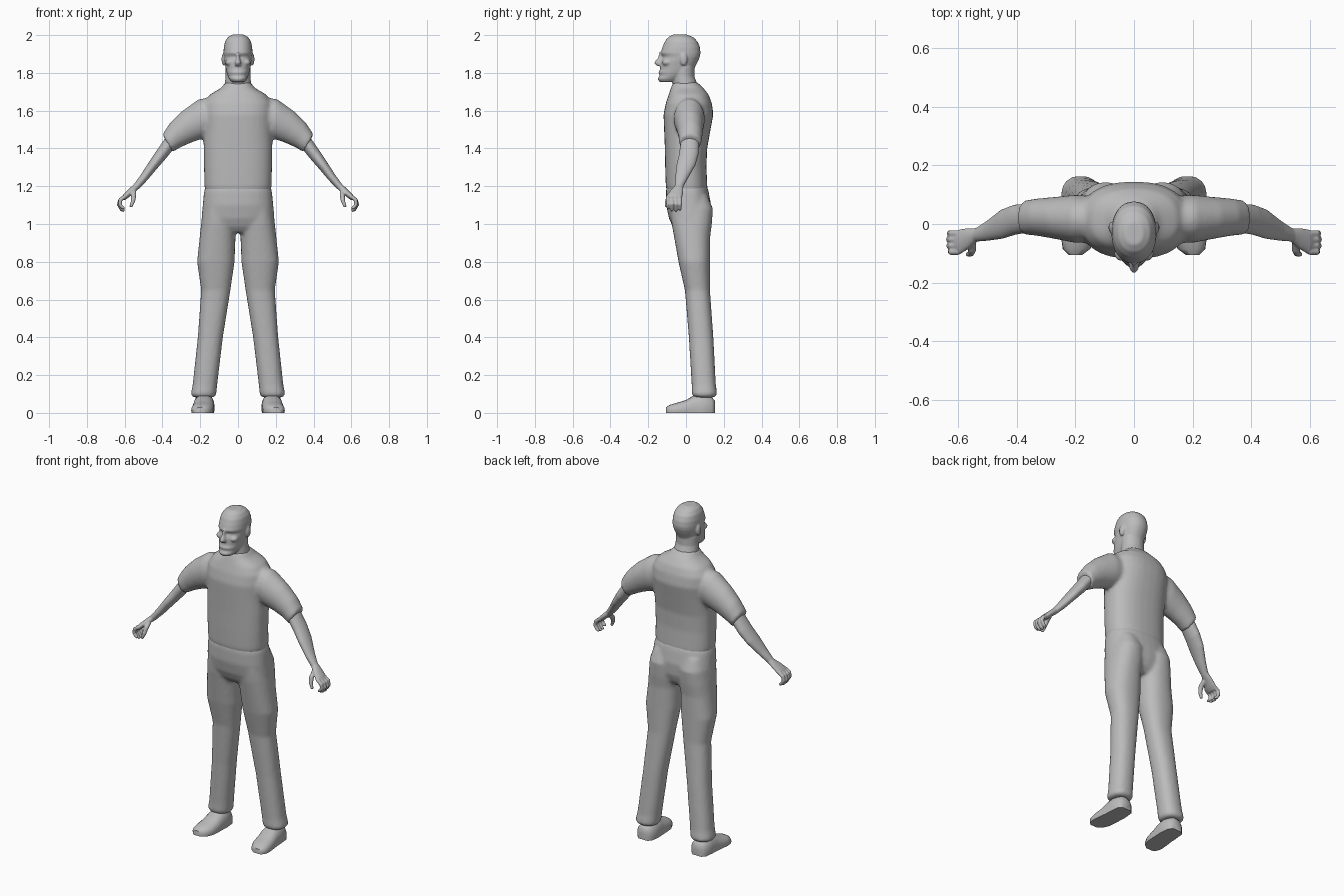
import bpy, bmesh, math
from mathutils import Vector as V

grey = bpy.data.materials.new("plain grey")
grey.diffuse_color = (0.5, 0.5, 0.5, 1)


def sec(x1, z1, x2, z2, y1, y2):
    """Cross-section through two opposite points in x/z, with a depth range in y."""
    return (V(((x1 + x2) / 2, (y1 + y2) / 2, (z1 + z2) / 2)),
            V(((x1 - x2) / 2, 0, (z1 - z2) / 2)), V((0, (y2 - y1) / 2, 0)))


def level(z, x1, x2, y1, y2):
    return sec(x2, z, x1, z, y1, y2)


def loft(bm, rings, side=1, n=24, power=2.0, floor=None):
    """Skin a chain of superellipse rings and cap both ends."""
    loops = []
    for c, u, v in rings:
        loop = []
        for i in range(n):
            a = math.tau * i / n
            ca, sa = math.cos(a), math.sin(a)
            p = c + u * math.copysign(abs(ca) ** (2 / power), ca) \
                  + v * math.copysign(abs(sa) ** (2 / power), sa)
            if floor is not None:
                p.z = max(p.z, floor)
            loop.append(bm.verts.new((p.x * side, p.y, p.z)))
        loops.append(loop)
    for a, b in zip(loops, loops[1:]):
        for i in range(n):
            j = (i + 1) % n
            bm.faces.new((a[i], a[j], b[j], b[i]))
    bm.faces.new(loops[0])
    bm.faces.new(loops[-1])


def tube(bm, points, radii, side):
    """Round finger along a path of points."""
    pts = [V(p) for p in points]
    rings = []
    for i, p in enumerate(pts):
        d = (pts[min(i + 1, len(pts) - 1)] - pts[max(i - 1, 0)]).normalized()
        u = d.cross(V((0.1, 1, 0))).normalized()
        rings.append((p, u * radii[i], d.cross(u) * radii[i]))
    loft(bm, rings, side, n=10)


def ball(bm, centre, size):
    made = bmesh.ops.create_uvsphere(bm, u_segments=16, v_segments=10, radius=1)["verts"]
    for v in made:
        v.co = V(centre) + V([a * b for a, b in zip(v.co, size)])


def finish(bm, name, voxel=None, smooth=0):
    bmesh.ops.recalc_face_normals(bm, faces=bm.faces[:])
    for f in bm.faces:
        f.smooth = True
    me = bpy.data.meshes.new(name)
    bm.to_mesh(me)
    bm.free()
    me.materials.append(grey)
    ob = bpy.data.objects.new(name, me)
    bpy.context.collection.objects.link(ob)
    if voxel:
        m = ob.modifiers.new("merge", "REMESH")
        m.mode, m.voxel_size, m.use_smooth_shade = "VOXEL", voxel, True
        s = ob.modifiers.new("soften", "SMOOTH")
        s.factor, s.iterations = 0.5, smooth
    else:
        bpy.context.view_layer.objects.active = ob
        ob.select_set(True)
        bpy.ops.object.shade_smooth_by_angle(angle=math.radians(50))
        ob.select_set(False)
    return ob


# Shirt: torso with both short sleeves
bm = bmesh.new()
torso = [(1.165, .17, -.10, .113), (1.2, .178, -.107, .113), (1.3, .18, -.11, .108),
         (1.4, .182, -.112, .112), (1.5, .182, -.116, .13), (1.58, .185, -.119, .145),
         (1.64, .18, -.107, .137), (1.685, .15, -.092, .12), (1.72, .09, -.08, .092),
         (1.75, .066, -.068, .06)]
loft(bm, [level(z, -w, w, a, b) for z, w, a, b in torso], n=32, power=2.4)
sleeve = [(.10, 1.68, .10, 1.47, -.06, .09), (.21, 1.66, .19, 1.45, -.065, .10),
          (.30, 1.595, .25, 1.43, -.05, .092), (.36, 1.535, .305, 1.405, -.04, .087),
          (.40, 1.475, .347, 1.38, -.037, .08)]
for s in (1, -1):
    loft(bm, [sec(*r) for r in sleeve], s)
finish(bm, "shirt", .01, 5)

# Trousers: pelvis with both legs
bm = bmesh.new()
pelvis = [(1.2, .172, -.103, .112), (1.17, .18, -.106, .12), (1.1, .187, -.105, .133),
          (1.03, .193, -.09, .13), (.985, .19, -.07, .115), (.955, .13, -.045, .09)]
loft(bm, [level(z, -w, w, a, b) for z, w, a, b in pelvis], n=32, power=2.4)
leg = [(1.15, .03, .165, -.06, .115), (1.08, .008, .185, -.085, .143),
       (1.0, .006, .196, -.076, .137), (.93, .013, .203, -.063, .128),
       (.8, .018, .217, -.04, .127), (.65, .04, .195, -.006, .127),
       (.4, .08, .213, .015, .145), (.15, .11, .24, .03, .158),
       (.1, .115, .25, .03, .165), (.082, .125, .238, .042, .152)]
for s in (1, -1):
    loft(bm, [level(*r) for r in leg], s, power=2.3)
finish(bm, "trousers", .01, 4)

# Head with neck, nose, brow and ears
bm = bmesh.new()
neck = [(1.69, .08, -.07, .085), (1.74, .07, -.07, .06), (1.78, .066, -.07, .045),
        (1.83, .066, -.07, .045)]
loft(bm, [level(z, -w, w, a, b) for z, w, a, b in neck])
skull = [(1.752, .034, -.14, -.05), (1.768, .047, -.151, -.03), (1.787, .055, -.139, 0),
         (1.802, .06, -.146, .03), (1.818, .064, -.137, .042), (1.86, .072, -.134, .063),
         (1.885, .075, -.123, .073), (1.905, .077, -.135, .077), (1.935, .075, -.125, .074),
         (1.965, .069, -.113, .062), (1.988, .055, -.095, .04), (2.003, .03, -.07, .005)]
loft(bm, [level(z, -w, w, a, b) for z, w, a, b in skull], n=32, power=2.2)
nose = [(1.91, .009, -.14, -.10), (1.88, .01, -.149, -.10), (1.853, .018, -.17, -.10),
        (1.837, .017, -.155, -.10)]
loft(bm, [level(z, -w, w, a, b) for z, w, a, b in nose], n=12)
for s in (1, -1):
    ball(bm, (s * .076, -.012, 1.872), (.011, .02, .034))
    ball(bm, (s * .045, -.10, 1.855), (.022, .026, .018))
finish(bm, "head", .005, 3)

# Forearms and hands with curled fingers and thumb
forearm = [(.375, 1.47, .335, 1.405, -.028, .07), (.43, 1.39, .383, 1.345, -.037, .066),
           (.47, 1.33, .427, 1.295, -.05, .05), (.515, 1.26, .48, 1.232, -.057, .012),
           (.55, 1.212, .523, 1.188, -.06, -.014), (.578, 1.185, .555, 1.163, -.085, -.014),
           (.604, 1.16, .582, 1.138, -.103, -.018), (.617, 1.143, .6, 1.125, -.1, -.024)]
for s, side in ((1, "left"), (-1, "right")):
    bm = bmesh.new()
    loft(bm, [sec(*r) for r in forearm], s)
    for k in range(4):
        y = -.032 - .021 * k
        tip = (.0, .006, .004, -.008)[k]
        tube(bm, [(.598, y, 1.146), (.623, y, 1.128), (.629 + tip / 2, y, 1.104),
                  (.616, y, 1.082 - tip), (.602, y, 1.074 - tip)],
             (.011, .0115, .0105, .0095, .007), s)
    tube(bm, [(.552, -.06, 1.175), (.552, -.088, 1.15), (.556, -.1, 1.12), (.568, -.104, 1.09)],
         (.014, .014, .0115, .008), s)
    finish(bm, side + "_arm", .004, 2)

# Shoes: y, centre x, half width, top height
shoe = [(.153, .18, .03, .065), (.135, .18, .05, .085), (.08, .18, .056, .10),
        (.04, .182, .056, .092), (0, .185, .058, .068), (-.05, .19, .058, .053),
        (-.085, .196, .047, .043), (-.105, .2, .024, .03)]
for s, side in ((1, "left"), (-1, "right")):
    bm = bmesh.new()
    loft(bm, [(V((x, y, t * .25)), V((w, 0, 0)), V((0, 0, t * .75))) for y, x, w, t in shoe],
         s, n=20, power=2.4, floor=0)
    finish(bm, side + "_shoe")
